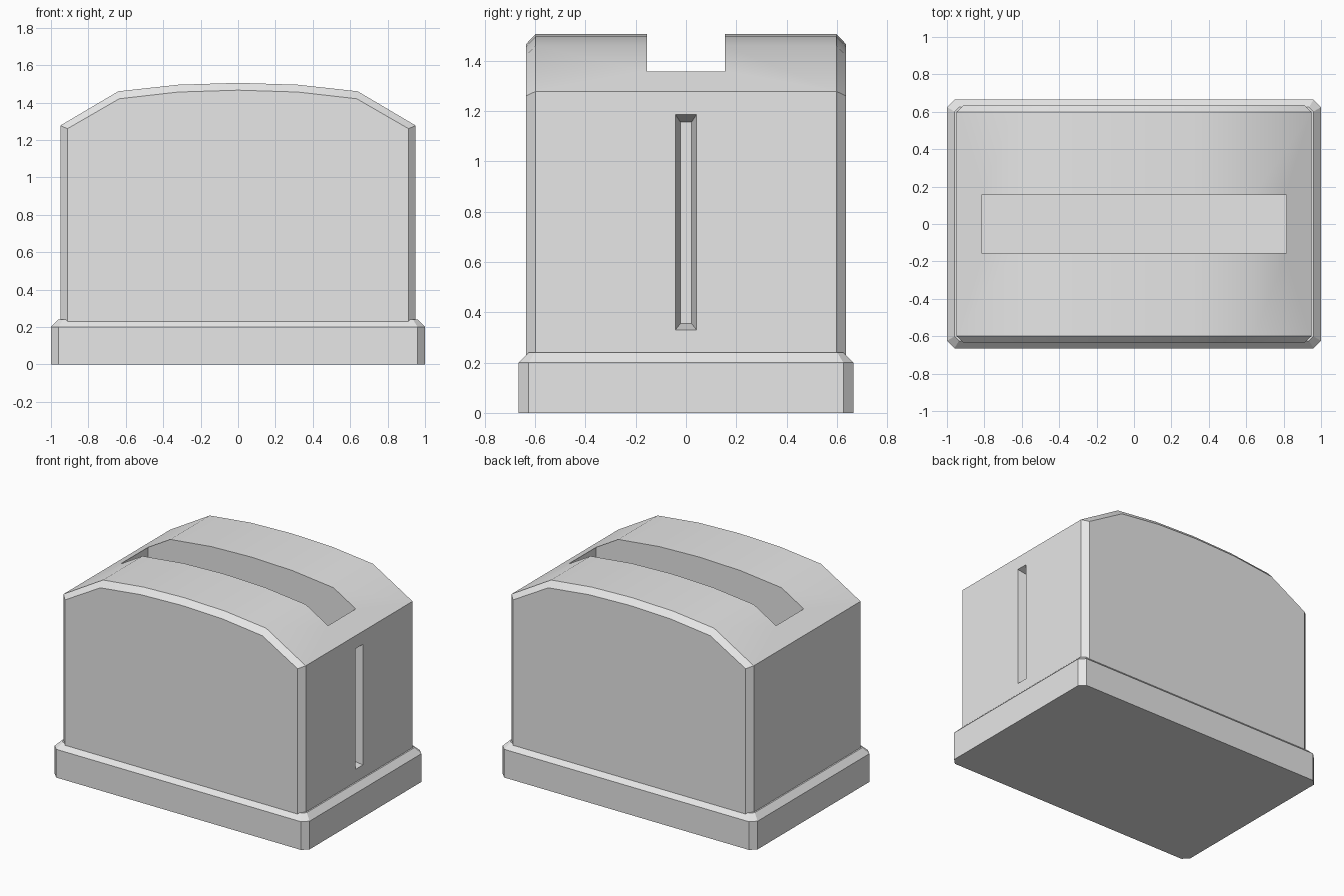
import bpy
import bmesh

if "Cube" in bpy.data.objects:
    bpy.data.objects.remove(bpy.data.objects["Cube"], do_unlink=True)

GREY = (0.8, 0.8, 0.8, 1.0)
grey = bpy.data.materials.new("light_grey")
grey.use_nodes = True
grey.diffuse_color = GREY
grey.node_tree.nodes["Principled BSDF"].inputs["Base Color"].default_value = GREY


def loft(name, rings):
    """Closed solid through matching rings of points."""
    bm = bmesh.new()
    loops = [[bm.verts.new(p) for p in ring] for ring in rings]
    for a, b in zip(loops, loops[1:]):
        for i in range(len(a)):
            j = (i + 1) % len(a)
            bm.faces.new((a[i], a[j], b[j], b[i]))
    bm.faces.new(loops[0][::-1])
    bm.faces.new(loops[-1])
    bmesh.ops.recalc_face_normals(bm, faces=bm.faces)
    mesh = bpy.data.meshes.new(name)
    bm.to_mesh(mesh)
    bm.free()
    mesh.materials.append(grey)
    obj = bpy.data.objects.new(name, mesh)
    bpy.context.collection.objects.link(obj)
    return obj


def mirrored(half):
    """Full outline from its right half, bottom to crown."""
    return half + [(-x, z) for x, z in reversed(half) if x]


def octagon(hx, hy, cut, z):
    quarter = [(hx, hy - cut), (hx - cut, hy)]
    top = quarter + [(-x, y) for x, y in reversed(quarter)]
    return [(x, y, z) for x, y in top + [(-x, -y) for x, y in top]]


def rectangle_x(x, hy, z0, z1):
    return [(x, -hy, z0), (x, hy, z0), (x, hy, z1), (x, -hy, z1)]


def activate(obj):
    bpy.ops.object.select_all(action="DESELECT")
    obj.select_set(True)
    bpy.context.view_layer.objects.active = obj


def carve(obj, cutter):
    cutter.hide_render = True
    mod = obj.modifiers.new("carve", "BOOLEAN")
    mod.operation = "DIFFERENCE"
    mod.solver = "EXACT"
    mod.object = cutter
    activate(obj)
    bpy.ops.object.modifier_apply(modifier=mod.name)
    bpy.data.objects.remove(cutter, do_unlink=True)


# Plinth with chamfered corners and top rim
loft("base", [
    octagon(1.0, 0.665, 0.04, 0),
    octagon(1.0, 0.665, 0.04, 0.2),
    octagon(0.96, 0.625, 0.024, 0.24),
])

# Arched body with chamfered front and back outlines
outer = mirrored([(0.95, 0.2), (0.95, 1.277), (0.64, 1.46), (0.32, 1.495), (0, 1.505)])
inner = mirrored([(0.912, 0.2), (0.912, 1.26), (0.635, 1.42), (0.32, 1.456), (0, 1.466)])
body = loft("body", [
    [(x, y, z) for x, z in outline]
    for y, outline in ((-0.635, inner), (-0.598, outer), (0.598, outer), (0.635, inner))
])

# Long bread slot in the roof
carve(body, loft("slot_cutter", [
    rectangle_x(x, 0.155, 0.5, 1.7) for x in (-0.815, 0.815)
]))

# Tapered lever groove in the left side
carve(body, loft("groove_cutter", [
    rectangle_x(0.86, 0.022, 0.355, 1.155),
    rectangle_x(0.95, 0.042, 0.33, 1.185),
    rectangle_x(1.0, 0.042, 0.33, 1.185),
]))

# Smooth roof with crisp chamfers
activate(body)
bpy.ops.object.shade_smooth_by_angle()
